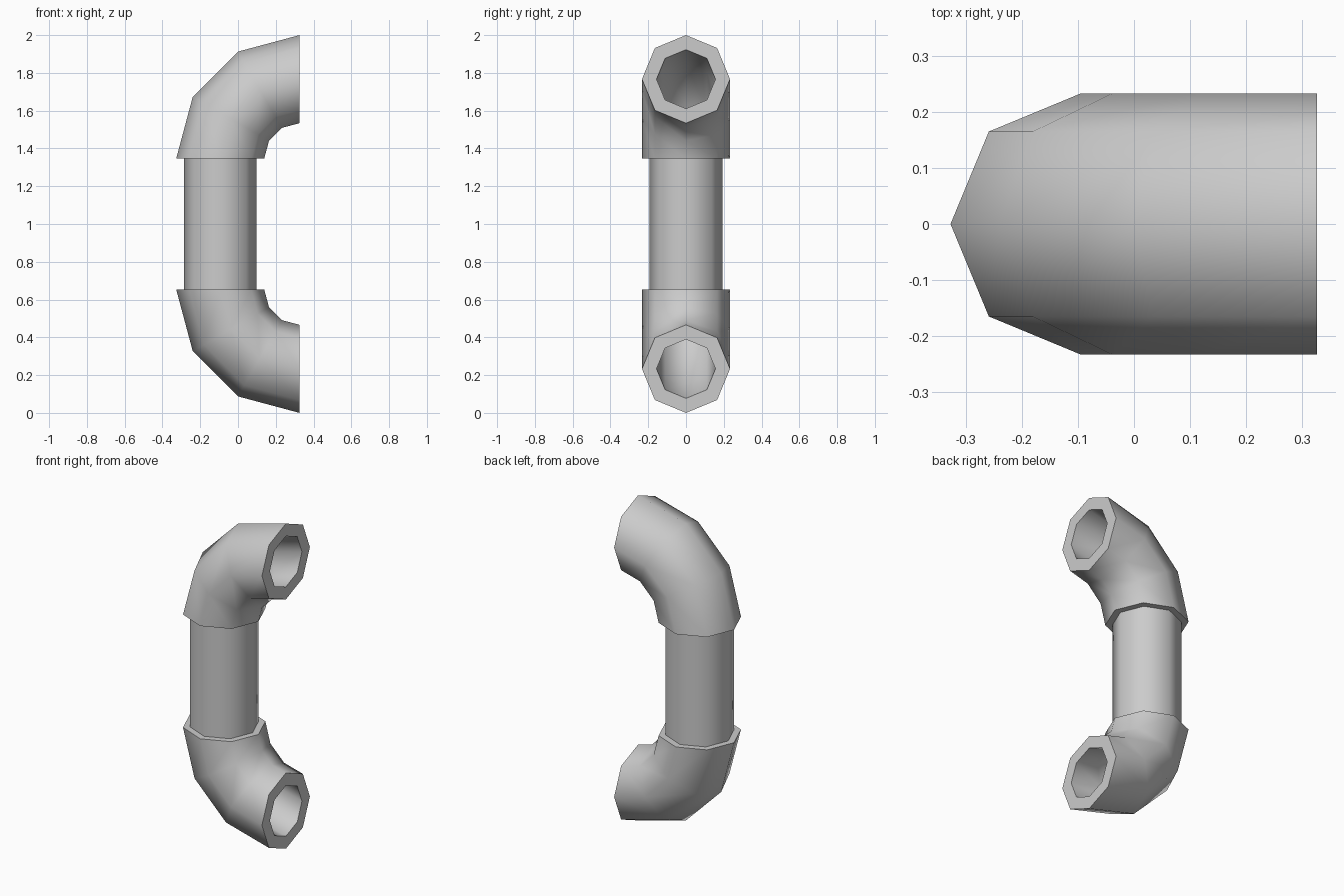
import bpy, bmesh, math
from mathutils import Vector

if "Cube" in bpy.data.objects:
    bpy.data.objects.remove(bpy.data.objects["Cube"])

SIDES = 8
BORE = 0.156                    # inner radius shared by all parts
ELBOW_R, PIPE_R = 0.233, 0.193  # outer radii
BEND = 0.42                     # centreline radius of the elbows
PIVOT_X, PIVOT_Z = 0.326, 0.353 # bend pivot: x, and z offset from the end


def tube(name, frames, outer):
    """Hollow octagonal tube through (centre, radial direction) frames."""
    bm = bmesh.new()

    def ring(c, u, r):
        v = Vector((0, 1, 0))
        angs = [2 * math.pi * i / SIDES for i in range(SIDES)]
        return [bm.verts.new(c + (u * math.cos(a) + v * math.sin(a)) * r) for a in angs]

    # outer skin forward, inner skin back, closed into a loop of rings
    loops = [ring(c, u, outer) for c, u in frames]
    loops += [ring(c, u, BORE) for c, u in reversed(frames)]
    for k, a in enumerate(loops):
        b = loops[(k + 1) % len(loops)]
        for i in range(SIDES):
            j = (i + 1) % SIDES
            bm.faces.new((a[i], a[j], b[j], b[i]))
    bmesh.ops.recalc_face_normals(bm, faces=bm.faces)
    mesh = bpy.data.meshes.new(name)
    bm.to_mesh(mesh)
    bm.free()
    ob = bpy.data.objects.new(name, mesh)
    bpy.context.collection.objects.link(ob)
    bpy.ops.object.select_all(action='DESELECT')
    ob.select_set(True)
    bpy.context.view_layer.objects.active = ob
    bpy.ops.object.shade_smooth_by_angle(angle=math.radians(50))
    return ob


# Elbows: 90 degree bends in three segments, mirrored about z = 1
for name, s in (("upper_elbow", 1), ("lower_elbow", -1)):
    frames = []
    for k in range(4):
        a = math.radians(30 * k)
        u = Vector((-math.cos(a), 0, s * math.sin(a)))
        pivot = Vector((PIVOT_X, 0, 1 + s * (1 - BEND - ELBOW_R)))
        frames.append((pivot + u * BEND, u))
    tube(name, frames, ELBOW_R)

# Straight pipe between the elbows
half = 1 - BEND - ELBOW_R
x = PIVOT_X - BEND
tube("straight_pipe", [(Vector((x, 0, 1 + s * half)), Vector((-1, 0, 0))) for s in (-1, 1)], PIPE_R)
